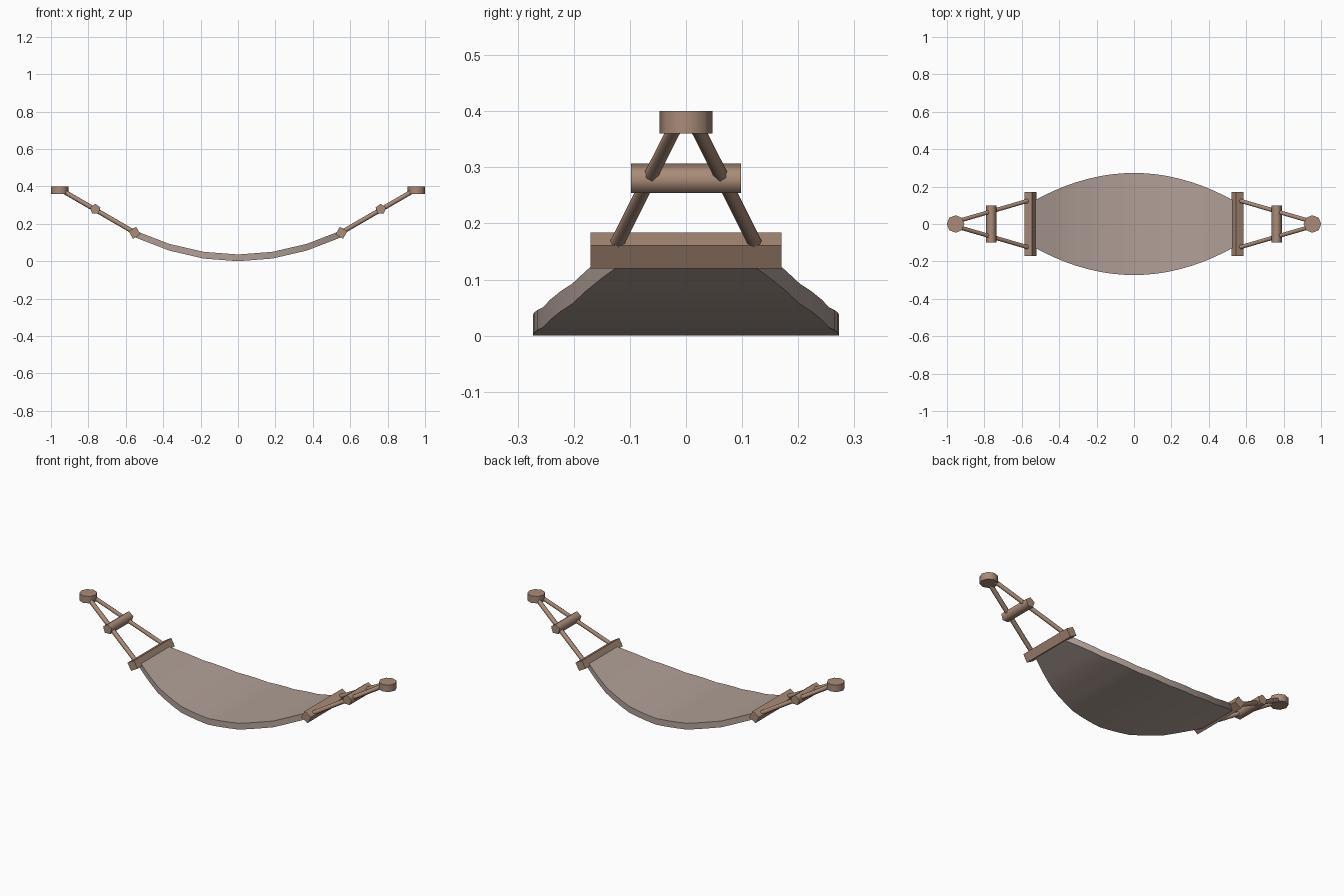
import bpy, bmesh, math
from mathutils import Vector

cube = bpy.data.objects.get("Cube")
if cube:
    bpy.data.objects.remove(cube, do_unlink=True)


def material(name, rgb):
    mat = bpy.data.materials.new(name)
    mat.use_nodes = True
    mat.diffuse_color = (*rgb, 1)
    bsdf = next(n for n in mat.node_tree.nodes if n.type == 'BSDF_PRINCIPLED')
    bsdf.inputs["Base Color"].default_value = (*rgb, 1)
    return mat


WOOD = material("warm brown wood", (0.40, 0.26, 0.19))
CLOTH = material("dusty beige cloth", (0.44, 0.35, 0.31))


def smooth(obj, degrees):
    bpy.ops.object.select_all(action='DESELECT')
    obj.select_set(True)
    bpy.context.view_layer.objects.active = obj
    bpy.ops.object.shade_smooth_by_angle(angle=math.radians(degrees))


def rod(name, start, end, radius, sides, spin=0):
    """Prism with softly shaded sides between two points."""
    start, end = Vector(start), Vector(end)
    axis = end - start
    bpy.ops.mesh.primitive_cylinder_add(vertices=sides, radius=radius, depth=axis.length)
    obj = bpy.context.object
    obj.name = name
    turn = axis.to_track_quat('Z', 'Y').to_matrix().to_4x4()
    obj.data.transform(turn @ turn.Rotation(math.radians(spin), 4, 'Z'))
    obj.location = (start + end) / 2
    obj.data.materials.append(WOOD)
    smooth(obj, 75)
    return obj


# Cloth bed: a sagging strip with bowed sides, made of six straight spans
HALF, SPAN, THICK = 0.552, 0.184, 0.036


def sag(x):
    i = min(math.floor(abs(x) / SPAN + 1e-4), 2)
    a, b = i * SPAN, (i + 1) * SPAN
    t = (abs(x) - a) / SPAN
    return 0.42 * (a * a * (1 - t) + b * b * t)


bm = bmesh.new()
bmesh.ops.create_grid(bm, x_segments=18, y_segments=1, size=1)
for v in bm.verts:
    x = v.co.x * HALF
    v.co = (x, math.copysign(0.273 - 0.52 * x * x, v.co.y), sag(x))
raised = bmesh.ops.extrude_face_region(bm, geom=bm.faces[:], use_keep_orig=True)
upper = [g for g in raised["geom"] if isinstance(g, bmesh.types.BMVert)]
bmesh.ops.translate(bm, verts=upper, vec=(0, 0, THICK))
bmesh.ops.recalc_face_normals(bm, faces=bm.faces[:])
mesh = bpy.data.meshes.new("cloth_bed")
bm.to_mesh(mesh)
bm.free()
bed = bpy.data.objects.new("cloth_bed", mesh)
bpy.context.collection.objects.link(bed)
mesh.materials.append(CLOTH)
smooth(bed, 40)

# Hanging gear, repeated at both ends
for side, s in (("left", 1), ("right", -1)):
    # Spreader bars
    rod(side + "_wide_spreader", (s * 0.553, -0.17, 0.152), (s * 0.553, 0.17, 0.152),
        0.033, 4, 45 + 30 * s)
    rod(side + "_narrow_spreader", (s * 0.763, -0.098, 0.278), (s * 0.763, 0.098, 0.278),
        0.029, 5, 0)
    # Mounting disc
    rod(side + "_mount_disc", (s * 0.954, 0, 0.36), (s * 0.954, 0, 0.40), 0.047, 8, 22.5 - 22.5)
    # Suspension ropes
    for end, t in (("back", 1), ("front", -1)):
        rod(f"{side}_{end}_rope", (s * 0.94, t * 0.016, 0.378), (s * 0.555, t * 0.128, 0.155),
            0.0125, 6)
